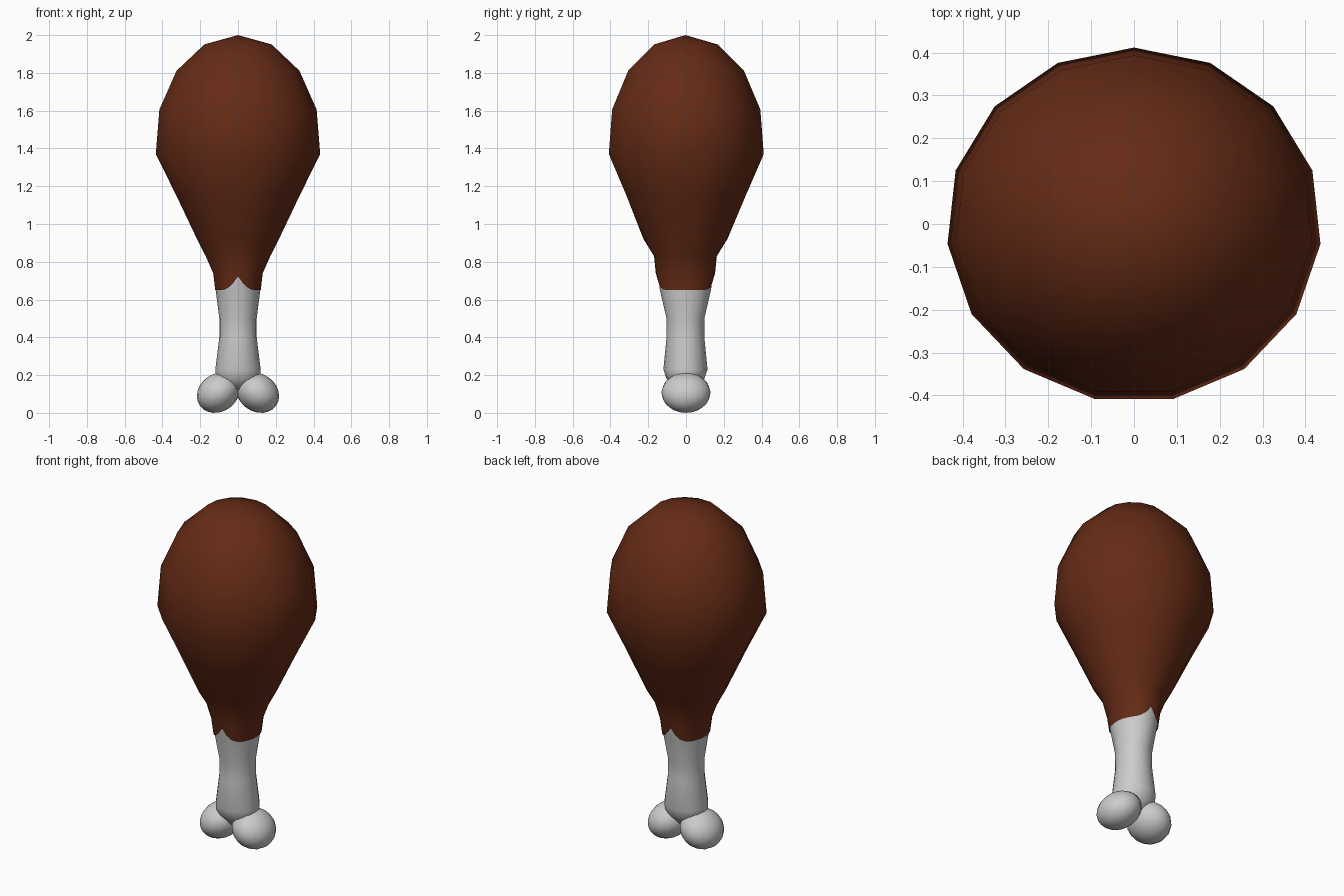
import bpy, bmesh
from math import sin, cos, pi, radians
from mathutils import Matrix

if "Cube" in bpy.data.objects:
    bpy.data.objects.remove(bpy.data.objects["Cube"])


def finish(name, bm, color=None):
    bmesh.ops.recalc_face_normals(bm, faces=bm.faces)
    for f in bm.faces:
        f.smooth = True
    me = bpy.data.meshes.new(name)
    bm.to_mesh(me)
    bm.free()
    ob = bpy.data.objects.new(name, me)
    bpy.context.collection.objects.link(ob)
    if color:
        mat = bpy.data.materials.new(name + "_color")
        mat.diffuse_color = color
        mat.use_nodes = True
        mat.node_tree.nodes["Principled BSDF"].inputs["Base Color"].default_value = mat.diffuse_color
        me.materials.append(mat)
    return ob


def loft(bm, rings):
    loops = [[bm.verts.new(p) for p in ring] for ring in rings]
    for a, b in zip(loops, loops[1:]):
        n = len(a)
        for i in range(n):
            j = (i + 1) % n
            bm.faces.new((a[i], a[j], b[j], b[i]))
    return loops


# Meat: faceted 15-sided bulb tapering to a jagged cuff around the bone
SIDES = 30
CUFF = 0.65
profile = [(1.43 + 0.57 * cos(radians(a)), 0.44 * sin(radians(a)), 0.417 * sin(radians(a)), True)
           for a in (24, 48, 72, 96)]
profile += [(1.15, 0.328, 0.319, True), (0.92, 0.218, 0.222, False),
            (0.83, 0.172, 0.166, False), (0.74, 0.132, 0.157, False),
            (CUFF, 0.121, 0.145, False)]
rings = []
for z, rx, ry, faceted in profile:
    ring = []
    for i in range(SIDES):
        a = 2 * pi * i / SIDES
        k = cos(pi / 15) if faceted and i % 2 else 1
        h = z
        if z == CUFF:  # notches at front and back
            step = min(i % 15, 15 - i % 15)
            h += (0.072, 0.038, 0.015, 0.004)[step] if step < 4 else 0
        ring.append((rx * k * sin(a), ry * k * cos(a) - 0.003, h))
    rings.append(ring)
bm = bmesh.new()
loops = loft(bm, rings)
top = bm.verts.new((0, -0.003, 2.0))
for i in range(SIDES):
    bm.faces.new((top, loops[0][i], loops[0][(i + 1) % SIDES]))
finish("meat", bm, (0.13, 0.024, 0.008, 1))

# Bone shaft: flared at both ends
shaft = [(0.73, 0.125, 0.146), (0.65, 0.118, 0.135), (0.5, 0.099, 0.1), (0.4, 0.099, 0.1),
         (0.23, 0.12, 0.117), (0.18, 0.12, 0.1), (0.125, 0.07, 0.06)]
bm = bmesh.new()
loops = loft(bm, [[(rx * sin(2 * pi * i / 16), ry * cos(2 * pi * i / 16) - 0.003, z)
                   for i in range(16)] for z, rx, ry in shaft])
bm.faces.new(loops[-1])
finish("bone_shaft", bm)

# Bone knuckles: a mirrored pair of tilted ellipsoids
for name, s in (("knuckle_right", 1), ("knuckle_left", -1)):
    bm = bmesh.new()
    m = (Matrix.Translation((0.104 * s, 0, 0.107)) @ Matrix.Rotation(radians(35 * s), 4, 'Y')
         @ Matrix.Diagonal((0.12, 0.13, 0.1, 1)))
    bmesh.ops.create_uvsphere(bm, u_segments=16, v_segments=12, radius=1, matrix=m)
    finish(name, bm)
